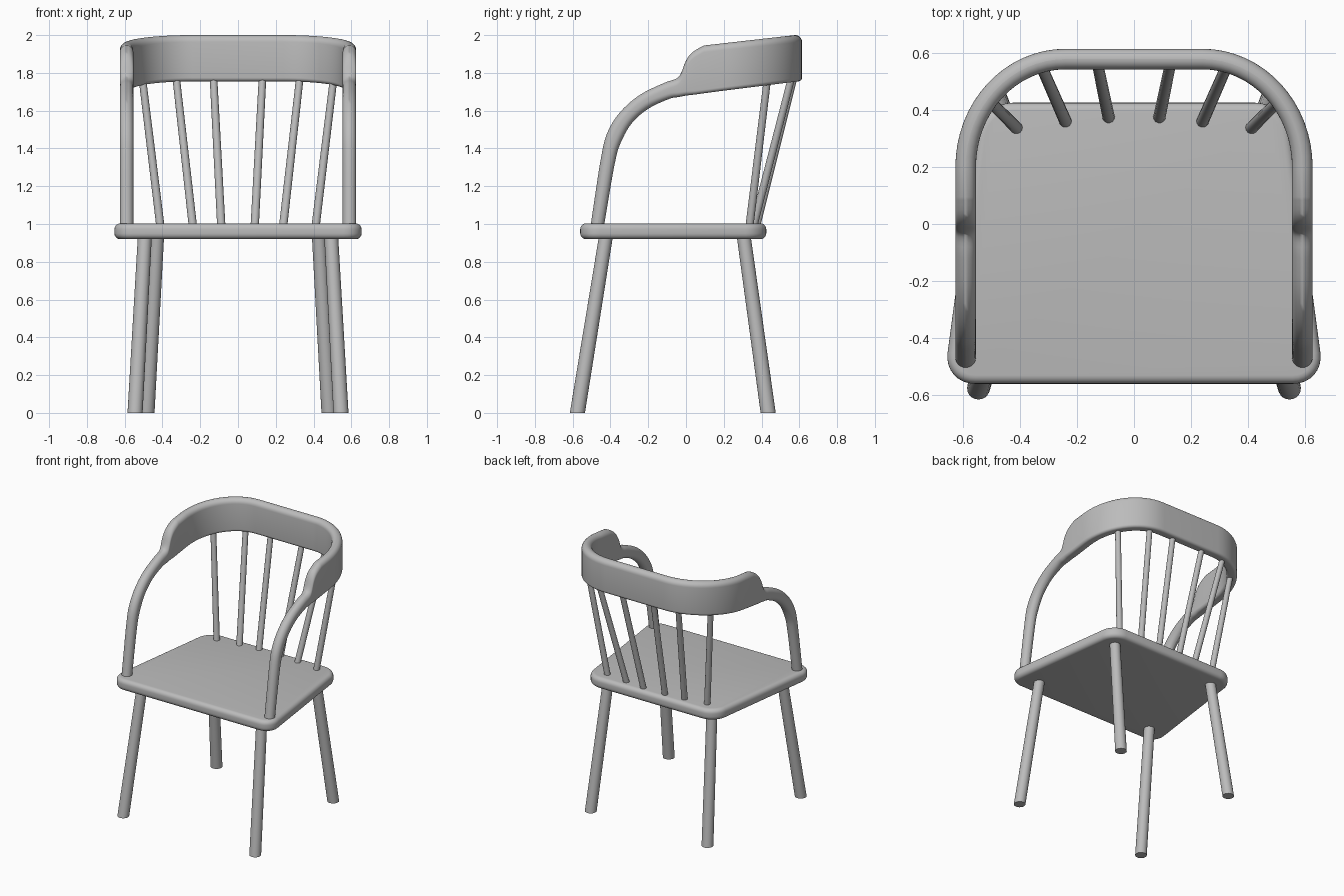
import bpy
import bmesh
import math
from mathutils import Vector

cube = bpy.data.objects.get("Cube")
if cube:
    bpy.data.objects.remove(cube, do_unlink=True)

GREY = (0.5, 0.5, 0.5, 1)
mat = bpy.data.materials.new("plain grey")
mat.use_nodes = True
mat.diffuse_color = GREY
mat.node_tree.nodes["Principled BSDF"].inputs["Base Color"].default_value = GREY


def finish(name, bm, angle=40):
    """Turn a bmesh into a smooth-shaded object with the shared material."""
    bmesh.ops.recalc_face_normals(bm, faces=bm.faces)
    mesh = bpy.data.meshes.new(name)
    bm.to_mesh(mesh)
    bm.free()
    mesh.materials.append(mat)
    obj = bpy.data.objects.new(name, mesh)
    bpy.context.collection.objects.link(obj)
    bpy.ops.object.select_all(action="DESELECT")
    obj.select_set(True)
    bpy.context.view_layer.objects.active = obj
    bpy.ops.object.shade_smooth_by_angle(angle=math.radians(angle))
    return obj


def loft(name, rings):
    """Skin a list of equal-length rings and cap both ends."""
    bm = bmesh.new()
    loops = [[bm.verts.new(p) for p in ring] for ring in rings]
    n = len(loops[0])
    for a, b in zip(loops, loops[1:]):
        for i in range(n):
            j = (i + 1) % n
            bm.faces.new((a[i], a[j], b[j], b[i]))
    bm.faces.new(loops[0])
    bm.faces.new(loops[-1])
    return finish(name, bm)


def rod(name, foot, head, r_foot, r_head, sides=20):
    """Slanted rod whose ends are cut level."""
    rings = []
    for point, r in ((foot, r_foot), (head, r_head)):
        rings.append([Vector(point) + Vector((r * math.cos(a), r * math.sin(a), 0))
                      for a in (math.tau * i / sides for i in range(sides))])
    return loft(name, rings)


# Seat: tapered slab with rounded corners and soft rim
bm = bmesh.new()
outline = [(-0.668, -0.56), (0.668, -0.56), (0.536, 0.425), (-0.536, 0.425)]
base = bm.faces.new([bm.verts.new((x, y, 0.92)) for x, y in outline])
ext = bmesh.ops.extrude_face_region(bm, geom=[base])
for v in ext["geom"]:
    if isinstance(v, bmesh.types.BMVert):
        v.co.z = 1.003
uprights = [e for e in bm.edges if abs(e.verts[0].co.z - e.verts[1].co.z) > 0.05]
bmesh.ops.bevel(bm, geom=uprights, offset=0.11, segments=8, profile=0.5, affect="EDGES")
rims = [e for e in bm.edges if abs(e.verts[0].co.z - e.verts[1].co.z) < 0.01]
bmesh.ops.bevel(bm, geom=rims, offset=0.03, segments=5, profile=0.5, affect="EDGES")
finish("seat", bm)

# Legs and back spindles, mirrored left and right
spindles = [((0.088, 0.37, 0.98), (0.13, 0.572, 1.78)),
            ((0.238, 0.355, 0.98), (0.328, 0.56, 1.78)),
            ((0.41, 0.335, 0.98), (0.505, 0.43, 1.76))]
for side, word in ((1, "left"), (-1, "right")):
    def flip(p):
        return (p[0] * side, p[1], p[2])
    rod(f"front_leg_{word}", flip((0.545, -0.575, 0)), flip((0.493, -0.423, 0.94)), 0.04, 0.037)
    rod(f"back_leg_{word}", flip((0.482, 0.435, 0)), flip((0.428, 0.305, 0.94)), 0.04, 0.037)
    for i, (foot, head) in enumerate(spindles):
        rod(f"spindle_{word}_{i + 1}", flip(foot), flip(head), 0.022, 0.02, 14)

# Bow: arm profile as upper and lower edge points (y, z, y, z)
ARM_X = 0.59
HALF = 0.036
arm = [(-0.508, 0.97, -0.437, 0.97), (-0.477, 1.18, -0.405, 1.165),
       (-0.45, 1.35, -0.375, 1.33), (-0.42, 1.475, -0.35, 1.42),
       (-0.355, 1.585, -0.29, 1.53), (-0.25, 1.68, -0.2, 1.61),
       (-0.12, 1.745, -0.09, 1.662), (-0.055, 1.768, -0.04, 1.672),
       (-0.028, 1.795, -0.02, 1.676), (0, 1.865, 0, 1.68),
       (0.035, 1.91, 0.035, 1.684), (0.095, 1.945, 0.095, 1.692)]


def smooth(points, steps=4):
    """Catmull-Rom interpolation through the points."""
    pts = [points[0]] + points + [points[-1]]
    out = []
    for p, q, r, s in zip(pts, pts[1:], pts[2:], pts[3:]):
        for k in range(steps):
            t = k / steps
            out.append([b + 0.5 * t * (c - a + t * (2 * a - 5 * b + 4 * c - d
                        + t * (3 * (b - c) + d - a)))
                        for a, b, c, d in zip(p, q, r, s)])
    return out + [points[-1]]


def section(top, bottom, across, r_low):
    """Rounded upright section: full round on top, smaller round below."""
    up = (top - bottom).normalized()
    r_top = min(HALF, (top - bottom).length / 2)
    ring = []
    for sign, end, r in ((1, top, r_top), (-1, bottom, r_low)):
        for k in range(14):
            a = math.pi * (k % 7) / 12
            right_half = k < 7
            if not right_half:
                a = math.pi / 2 - a
            u = HALF - r + r * math.cos(a)
            u *= sign if right_half else -sign
            ring.append(end + across * u - up * sign * (r - r * math.sin(a)))
    return ring


# Half of the bow: arm, then quarter ellipse round to the back
half = []
for y1, z1, y2, z2 in smooth(arm):
    low = HALF - 0.016 * min(max((y2 + 0.2) / 0.25, 0), 1)
    half.append((Vector((ARM_X, y1, z1)), Vector((ARM_X, y2, z2)), Vector((1, 0, 0)), low))
for k in range(17):
    a = math.pi / 2 * k / 16
    x, y = 0.24 + 0.35 * math.cos(a), 0.2 + 0.378 * math.sin(a)
    normal = Vector((math.cos(a) / 0.35, math.sin(a) / 0.378, 0)).normalized()
    half.append((Vector((x, y, 1.945 + (y - 0.095) * 0.114)),
                 Vector((x, y, 1.68 + y * 0.13)), normal, 0.02))

flip_x = Vector((-1, 1, 1))
other = [(t * flip_x, b * flip_x, n * flip_x, r) for t, b, n, r in reversed(half)]
loft("arm_and_back_bow", [section(*s) for s in half + other])
